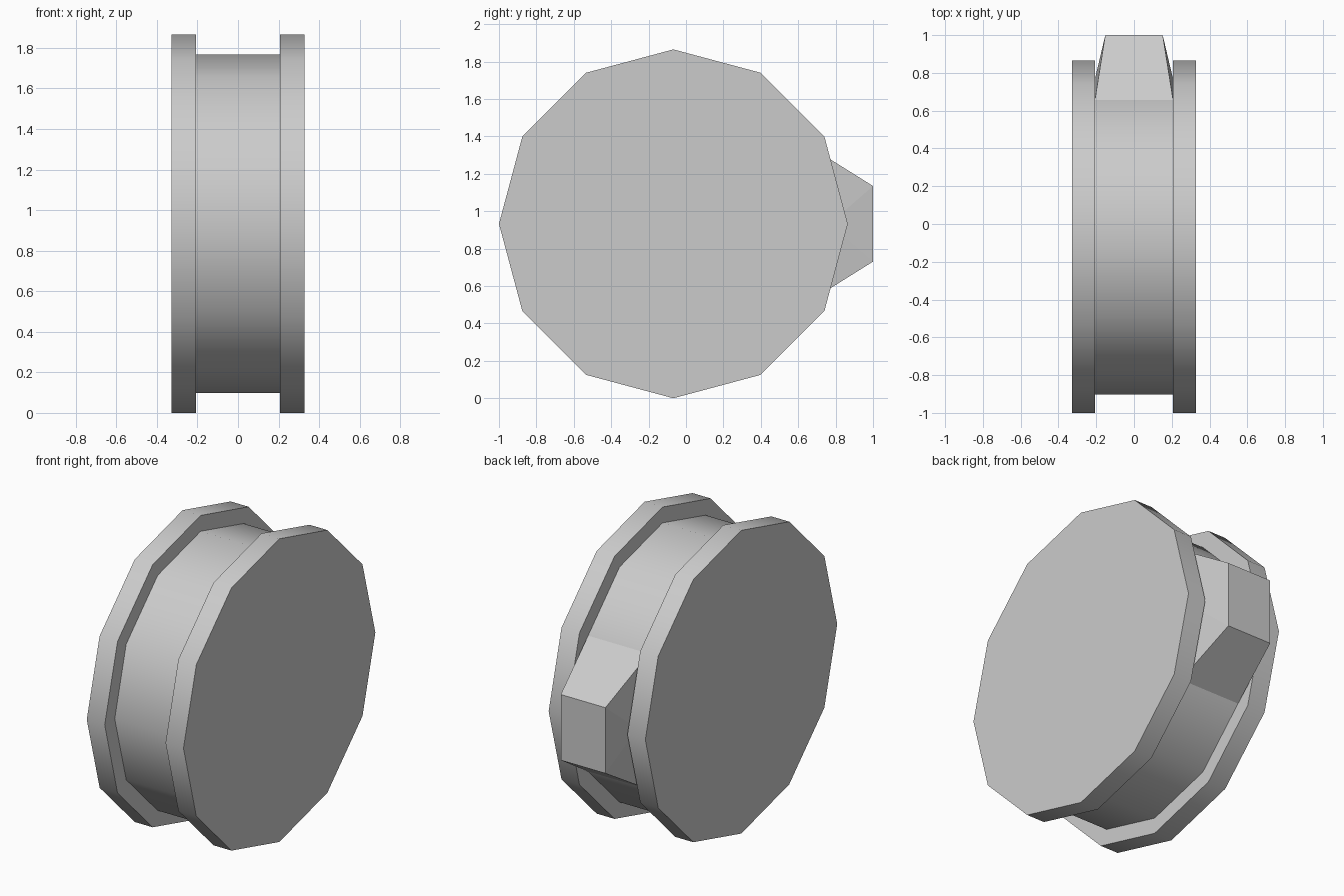
import bpy, bmesh
from math import sin, cos, pi, radians

if "Cube" in bpy.data.objects:
    bpy.data.objects.remove(bpy.data.objects["Cube"])

CY, CZ = -0.0675, 0.9325      # wheel axis
R_RIM, R_HUB = 0.9325, 0.835
X_IN, X_OUT = 0.207, 0.329


def ring_point(x, r, i):
    a = i * pi / 6
    return (x, CY + r * sin(a), CZ + r * cos(a))


def finish(name, bm, smooth):
    bmesh.ops.recalc_face_normals(bm, faces=bm.faces)
    me = bpy.data.meshes.new(name)
    bm.to_mesh(me)
    bm.free()
    ob = bpy.data.objects.new(name, me)
    bpy.context.collection.objects.link(ob)
    if smooth:
        bpy.ops.object.select_all(action='DESELECT')
        ob.select_set(True)
        bpy.context.view_layer.objects.active = ob
        bpy.ops.object.shade_smooth_by_angle(angle=radians(40))


def disc(name, x0, x1, r):
    bm = bmesh.new()
    a, b = [[bm.verts.new(ring_point(x, r, i)) for i in range(12)] for x in (x0, x1)]
    bm.faces.new(a)
    bm.faces.new(b)
    for i in range(12):
        j = (i + 1) % 12
        bm.faces.new((a[i], a[j], b[j], b[i]))
    finish(name, bm, True)


# twelve-sided hub between two wider rims
disc("hub", -X_IN, X_IN, R_HUB)
disc("left_rim", -X_OUT, -X_IN, R_RIM)
disc("right_rim", X_IN, X_OUT, R_RIM)

# tapered lug growing out of two hub facets at the back
bm = bmesh.new()
sides = []
for s in (-1, 1):
    base = [bm.verts.new(ring_point(s * X_IN, R_HUB, i)) for i in (2, 3, 4)]
    tip = [bm.verts.new((s * 0.152, 1.0, CZ + dz)) for dz in (0.202, -0.202)]
    top, mid, low = base
    for f in ((top, mid, tip[0]), (mid, tip[1], tip[0]), (mid, low, tip[1])):
        bm.faces.new(f)
    sides.append([top, tip[0], tip[1], low, mid])
p, q = sides
for i in range(5):
    j = (i + 1) % 5
    bm.faces.new((p[i], p[j], q[j], q[i]))
finish("lug", bm, False)
